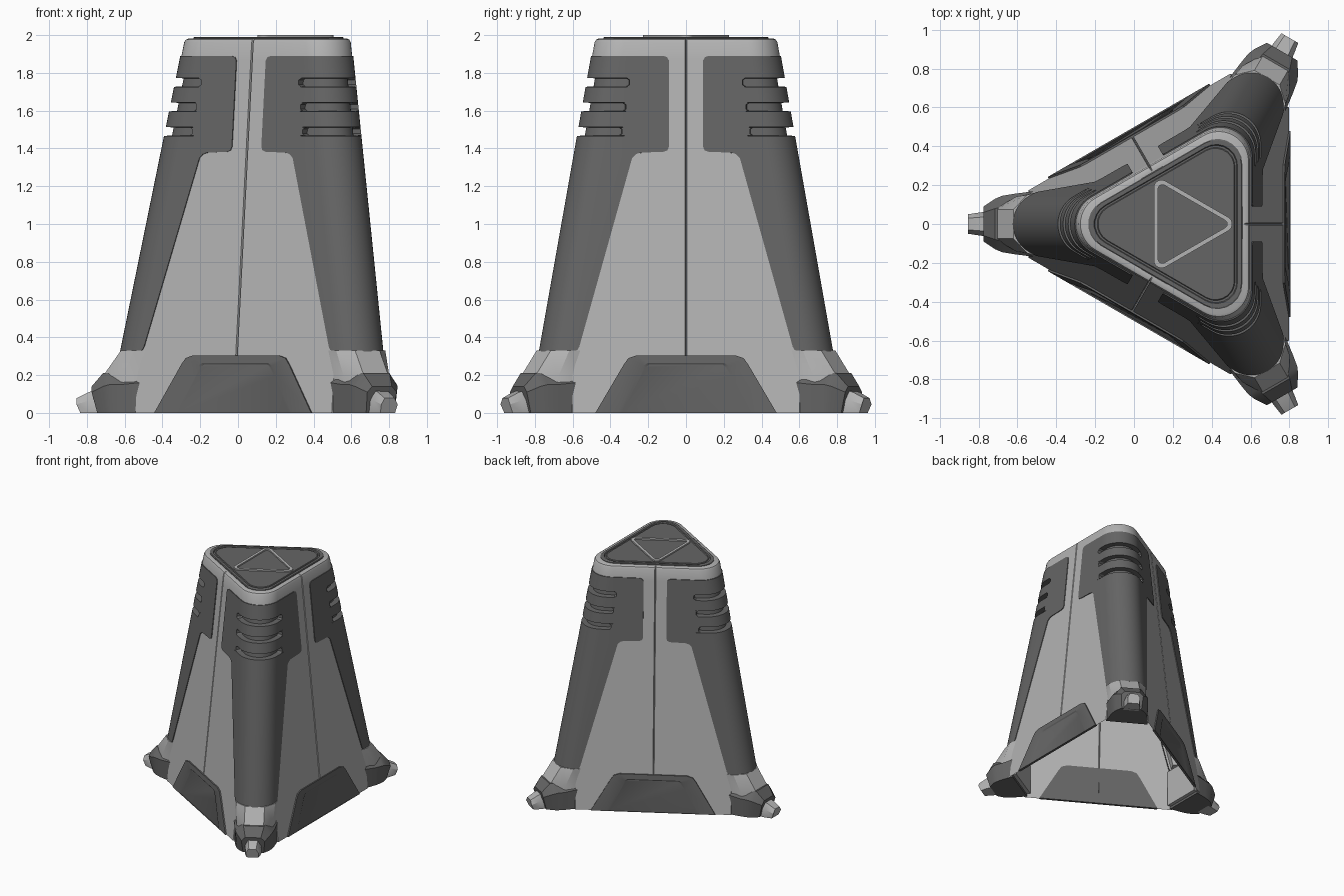
import bpy, bmesh
from math import sin, cos, pi, sqrt
from mathutils import Vector

if "Cube" in bpy.data.objects:
    bpy.data.objects.remove(bpy.data.objects["Cube"])

CX, R = 0.25, 0.153          # axis offset in x, corner radius
dark = bpy.data.materials.new("dark_grey")
dark.diffuse_color = (0.13, 0.13, 0.13, 1)
dark.use_nodes = True
dark.node_tree.nodes["Principled BSDF"].inputs["Base Color"].default_value = dark.diffuse_color
light = bpy.data.materials.new("light_grey")
light.diffuse_color = (0.45, 0.45, 0.45, 1)
light.use_nodes = True
light.node_tree.nodes["Principled BSDF"].inputs["Base Color"].default_value = light.diffuse_color


def apothem(z):
    return 0.541 - 0.102 * z


def flat(z):
    return sqrt(3) * (apothem(z) - R)


def wall(k, side, v, z, off=0.0):
    """Point on the tapered wall: v runs from the middle of face k round to its corner."""
    a, L = apothem(z), flat(z)
    if v <= L:
        n, t = a + off, v
    else:
        th = min((v - L) / R, pi / 3)
        n = a - R + (R + off) * cos(th)
        t = L + (R + off) * sin(th)
    f = k * 2 * pi / 3
    return Vector((CX + n * cos(f) - side * t * sin(f), n * sin(f) + side * t * cos(f), z))


def arcs(z, n=7):
    return [flat(z) + R * pi / 3 * i / n for i in range(n + 1)]


def loft(name, rings, mat, closed=True, start=True, end=True):
    bm = bmesh.new()
    vs = [[bm.verts.new(p) for p in r] for r in rings]
    n = len(rings[0])
    for a, b in zip(vs, vs[1:]):
        for i in range(n if closed else n - 1):
            j = (i + 1) % n
            bm.faces.new((a[i], a[j], b[j], b[i]))
    if closed and start:
        bm.faces.new(vs[0])
    if closed and end:
        bm.faces.new(vs[-1])
    bmesh.ops.remove_doubles(bm, verts=bm.verts[:], dist=1e-5)
    bmesh.ops.recalc_face_normals(bm, faces=bm.faces[:])
    for f in bm.faces:
        f.smooth = True
    for e in bm.edges:
        e.smooth = e.calc_face_angle(0) < 0.5
    me = bpy.data.meshes.new(name)
    bm.to_mesh(me)
    bm.free()
    me.materials.append(mat)
    ob = bpy.data.objects.new(name, me)
    bpy.context.collection.objects.link(ob)
    return ob


# Light shell, open underneath, with a seam in each face and recessed corners behind the panels
def shell_ring(z, edge, off, recess=False, clamp=9.0):
    inner = -0.05 if recess else off
    cols = [(0, off - 0.012), (0.005, off), (edge, off), (edge + 0.006, inner)]
    cols += [(v, inner) for v in arcs(z)]
    ring = []
    for k in range(3):
        ring += [wall(k, 1, min(v, clamp), z, o) for v, o in cols]
        ring += [wall((k + 1) % 3, -1, min(v, clamp), z, o) for v, o in reversed(cols)]
    return ring


o = 0.006
shell = [shell_ring(0, 0.5, o, clamp=0.6), shell_ring(0.325, 0.5, o, clamp=0.6),
         shell_ring(0.326, 0.55, o), shell_ring(0.36, 0.585, o),
         shell_ring(0.365, 0.585, o, True), shell_ring(1.365, 0.31, o, True),
         shell_ring(1.395, 0.13, o, True), shell_ring(1.86, 0.13, o, True),
         shell_ring(1.87, 0.13, o), shell_ring(1.962, 0.13, o),
         shell_ring(1.976, 0.13, 0.0), shell_ring(1.982, 0.13, -0.012)]
loft("shell", shell, light, start=False)

# Dark corner panels: (height, edge distance from face middle, slot start)
rows = [(1.89, 0.12, 0), (1.883, 0.1, 0), (1.865, 0.09, 0), (1.41, 0.09, 0), (1.39, 0.098, 0),
        (1.382, 0.12, 0), (1.378, 0.24, 0), (1.37, 0.265, 0), (1.35, 0.285, 0),
        (0.35, 0.565, 0), (0.333, 0.575, 0), (0.325, 0.595, 0)]
for zc, s in ((1.75, 0.295), (1.62, 0.315), (1.49, 0.335)):
    rows += [(zc + 0.024, 0.09, 0), (zc - 0.024, 0.09, 0)]
    rows += [(zc + d, 0.09, s + x) for d, x in
             ((0.021, 0.016), (0.012, 0.003), (-0.012, 0.003), (-0.021, 0.016))]
rows.sort(key=lambda r: -r[0])


def panel_row(k, z, e, s, out=0.012):
    s0 = s or max(e + 0.006, 0.31)
    deep = -0.03 if s else out
    cols = [(e, -0.015), (e, out), (s0, out), (s0 + 0.004, deep)]
    cols += [(max(v, s0 + 0.004), deep) for v in arcs(z)]
    return ([wall(k, 1, v, z, q) for v, q in cols]
            + [wall((k + 1) % 3, -1, v, z, q) for v, q in reversed(cols)])


for k in range(3):
    grid = [panel_row(k, *rows[0], out=-0.015)] + [panel_row(k, *r) for r in rows]
    grid.append(panel_row(k, *rows[-1], out=-0.015))
    loft(f"corner_panel_{k + 1}", grid, dark, closed=False)

# Dark trapezoid skirt plates with a shallow recess
outer = [(0.48, 0), (0.33, 0.255), (0.305, 0.29), (0.26, 0.305)]
inner = [(0.36, 0), (0.255, 0.2), (0.225, 0.25), (0.2, 0.265)]
deep = [(0.34, 0), (0.24, 0.195), (0.215, 0.242), (0.195, 0.255)]
for k in range(3):
    rings = [[wall(k, 1, v, z, q) for v, z in pts] + [wall(k, -1, v, z, q) for v, z in reversed(pts)]
             for pts, q in ((outer, -0.004), (outer, 0.016), (inner, 0.016), (deep, 0.009))]
    loft(f"skirt_plate_{k + 1}", rings, dark)


# Legs at the three corners
def leg_point(k, d, w, z):
    f = pi / 3 + k * 2 * pi / 3
    return Vector((CX + d * cos(f) - w * sin(f), d * sin(f) + w * cos(f), z))


def section(k, d, d0, w0, w, zs, wt, zt):
    """Chamfered cross-section; d0 and w0 are the distance and half width at the ground."""
    half = [(d0, w0, 0), (d, w, zs), (d, wt, zt)]
    return ([leg_point(k, a, b, c) for a, b, c in half]
            + [leg_point(k, a, -b, c) for a, b, c in reversed(half)])


for k in range(3):
    brace = []
    for z, dm, wm, do in ((0.02, 0.86, 0.14, 0.965), (0.195, 0.86, 0.14, 0.965), (0.33, 0.80, 0.15, 0.87)):
        half = [(0.74, 0.165), (dm, wm), (do, 0.075)]
        brace.append([leg_point(k, d, w, z) for d, w in half]
                     + [leg_point(k, d, -w, z) for d, w in reversed(half)])
    loft(f"leg_brace_{k + 1}", brace, light)
    loft(f"foot_{k + 1}", [section(k, 0.77, 0.77, 0.168, 0.168, 0.16, 0.14, 0.205),
                           section(k, 0.87, 0.87, 0.15, 0.155, 0.15, 0.11, 0.18),
                           section(k, 0.93, 0.92, 0.135, 0.145, 0.15, 0.085, 0.212),
                           section(k, 0.965, 0.95, 0.12, 0.13, 0.14, 0.08, 0.21),
                           section(k, 1.025, 0.995, 0.08, 0.09, 0.11, 0.06, 0.14)], dark)
    loft(f"toe_{k + 1}", [section(k, 0.98, 0.97, 0.065, 0.065, 0.07, 0.04, 0.125),
                          section(k, 1.04, 1.03, 0.06, 0.06, 0.065, 0.035, 0.11),
                          section(k, 1.105, 1.085, 0.045, 0.05, 0.045, 0.03, 0.078)], light)


# Lid plate and raised triangle trim on top
def triangle(a, r, z, turn, n=7):
    pts = []
    for k in range(3):
        f = turn + k * 2 * pi / 3
        for i in range(n + 1):
            t = f - pi / 3 + 2 * pi / 3 * i / n
            pts.append(Vector((CX + 2 * (a - r) * cos(f) + r * cos(t),
                               2 * (a - r) * sin(f) + r * sin(t), z)))
    return pts


loft("lid_plate", [triangle(a, r, z, pi / 3) for a, r, z in
                   ((0.308, 0.13, 1.97), (0.308, 0.13, 1.987), (0.303, 0.127, 1.991),
                    (0.283, 0.11, 1.991), (0.279, 0.107, 1.984), (0.270, 0.1, 1.984),
                    (0.266, 0.097, 1.989))], dark)
loft("lid_trim", [triangle(a, r, z, 0) for a, r, z in
                  ((0.148, 0.04, 1.98), (0.148, 0.04, 2.0), (0.126, 0.022, 2.0),
                   (0.126, 0.022, 1.98), (0.148, 0.04, 1.98))], light, start=False, end=False)
